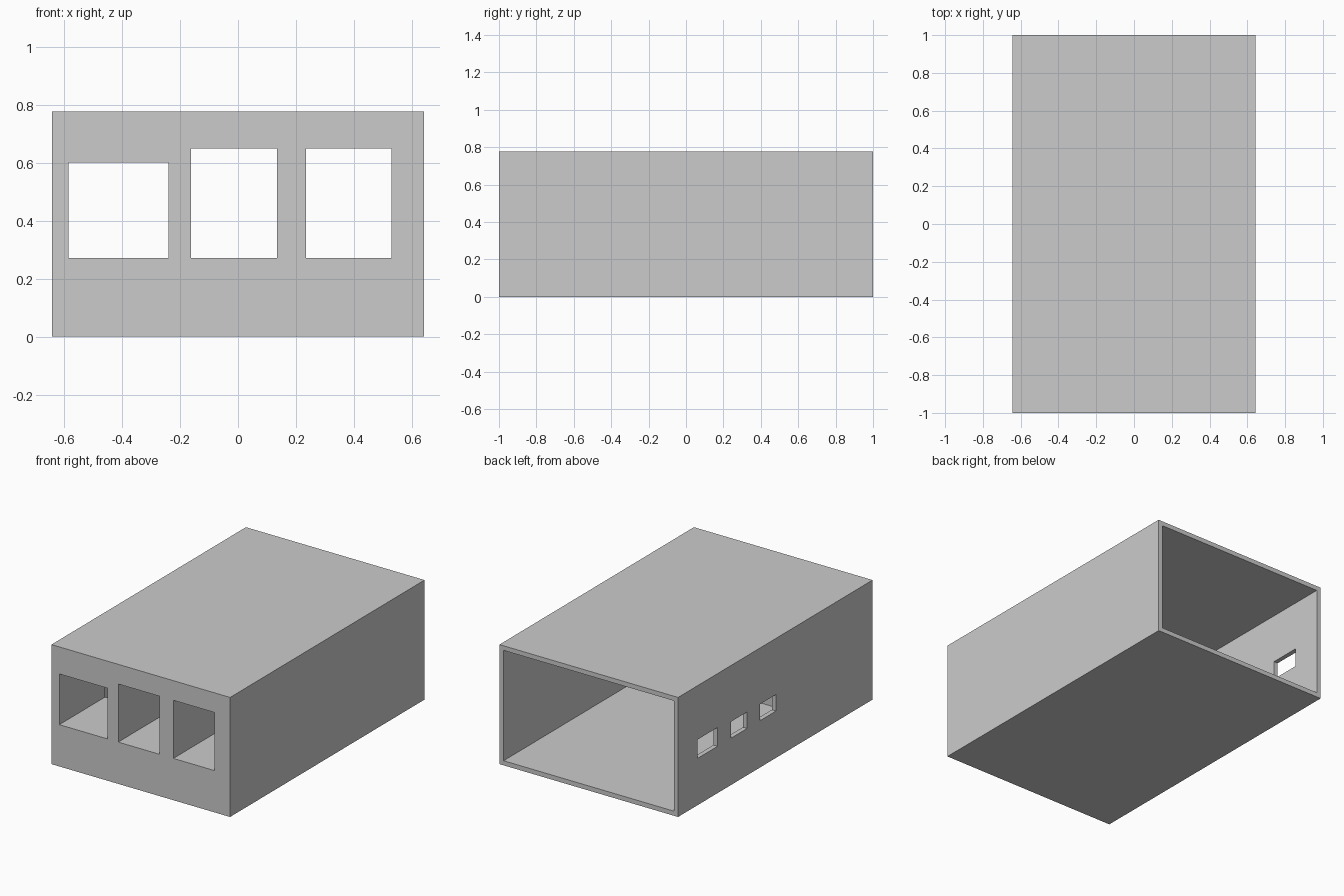
import bpy
import bmesh

cube = bpy.data.objects.get("Cube")
if cube:
    bpy.data.objects.remove(cube, do_unlink=True)

grey = bpy.data.materials.new("plain grey")
grey.use_nodes = True
grey.diffuse_color = (0.6, 0.6, 0.6, 1)
grey.node_tree.nodes["Principled BSDF"].inputs["Base Color"].default_value = (0.6, 0.6, 0.6, 1)

HALF_WIDTH, HEIGHT, WALL = 0.643, 0.778, 0.03
BLOCK_BACK = -0.53  # inner face of the thick front


def box(name, x, y, z):
    """Box spanning the given (low, high) pair on each axis."""
    bm = bmesh.new()
    bmesh.ops.create_cube(bm, size=1)
    for v in bm.verts:
        v.co = [span[0] if c < 0 else span[1] for c, span in zip(v.co, (x, y, z))]
    mesh = bpy.data.meshes.new(name)
    bm.to_mesh(mesh)
    bm.free()
    mesh.materials.append(grey)
    obj = bpy.data.objects.new(name, mesh)
    bpy.context.collection.objects.link(obj)
    return obj


def cut(target, name, x, y, z):
    """Subtract a hidden box from the target."""
    cutter = box(name, x, y, z)
    cutter.hide_render = True
    cutter.hide_viewport = True
    cutter.display_type = 'WIRE'
    mod = target.modifiers.new(name, 'BOOLEAN')
    mod.operation = 'DIFFERENCE'
    mod.solver = 'EXACT'
    mod.object = cutter


# Outer casing
casing = box("casing", (-HALF_WIDTH, HALF_WIDTH), (-1, 1), (0, HEIGHT))

# Cavity, open at the back
inner = HALF_WIDTH - WALL
cut(casing, "cavity_cutter", (-inner, inner), (BLOCK_BACK, 1.2), (WALL, HEIGHT - WALL))

# Three deep front openings: x span and top height
for i, (x0, x1, top) in enumerate([(-0.586, -0.241, 0.602),
                                   (-0.162, 0.134, 0.65),
                                   (0.235, 0.531, 0.65)]):
    cut(casing, f"front_opening_cutter_{i + 1}", (x0, x1), (-1.2, BLOCK_BACK + 0.1), (0.272, top))

# Three small openings in one side wall: y span and top height
for i, (y0, y1, top) in enumerate([(0.594, 0.8, 0.427),
                                   (0.29, 0.455, 0.412),
                                   (-0.008, 0.156, 0.412)]):
    cut(casing, f"side_opening_cutter_{i + 1}", (-0.8, -inner + 0.1), (y0, y1), (0.305, top))

# Bake the cuts into the casing and drop the cutters
bpy.context.view_layer.update()
depsgraph = bpy.context.evaluated_depsgraph_get()
baked = bpy.data.meshes.new_from_object(casing.evaluated_get(depsgraph))
casing.modifiers.clear()
casing.data = baked
for obj in [o for o in bpy.data.objects if "_cutter" in o.name]:
    bpy.data.objects.remove(obj, do_unlink=True)
